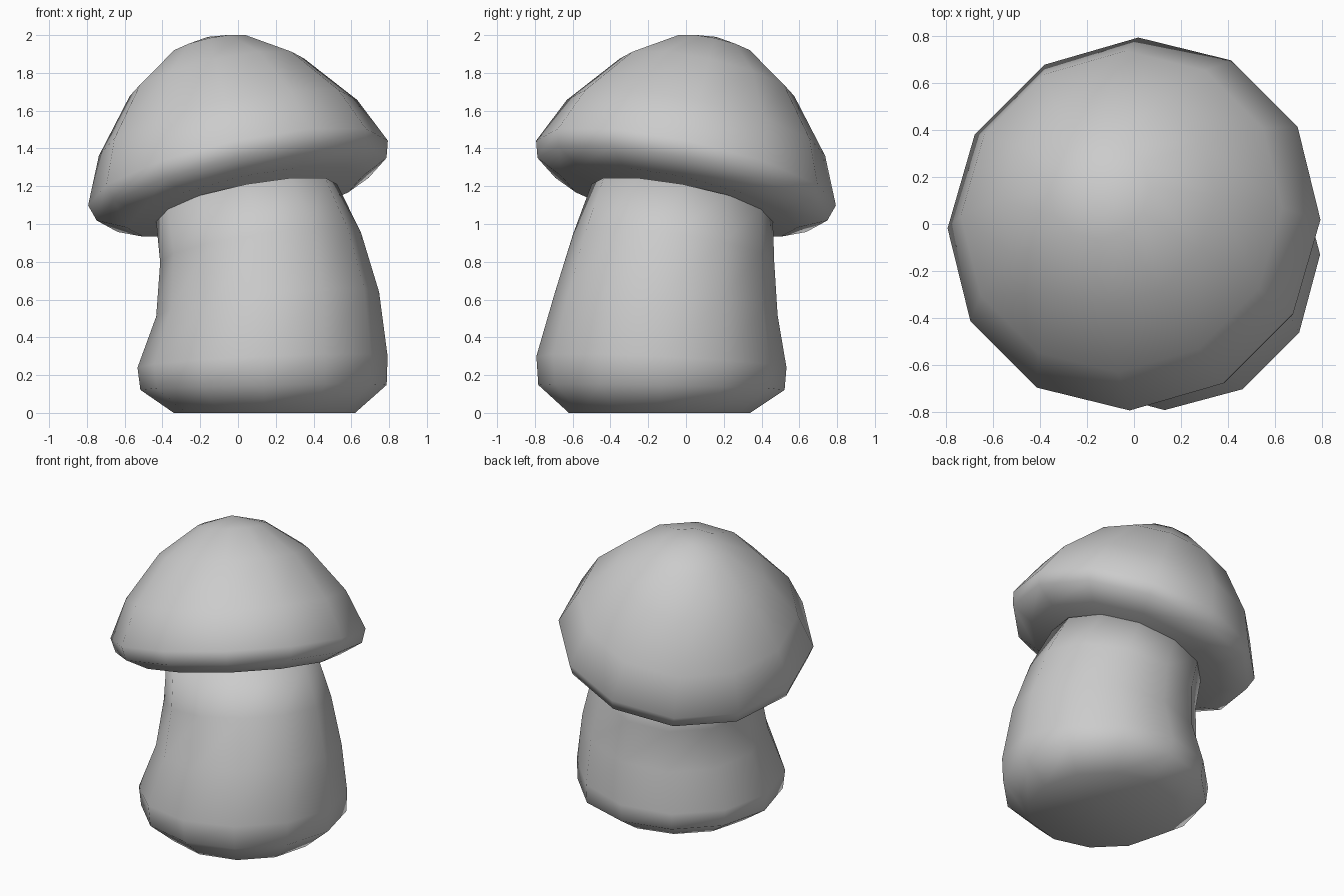
import bpy, bmesh
from math import cos, sin, pi, atan
from mathutils import Vector, Matrix

if "Cube" in bpy.data.objects:
    bpy.data.objects.remove(bpy.data.objects["Cube"])

SIDES = 12


def loft(name, rings, start, end):
    """Skin a list of point rings and close both ends with a fan to a pole."""
    bm = bmesh.new()
    loops = [[bm.verts.new(p) for p in ring] for ring in rings]
    for a, b in zip(loops, loops[1:]):
        for i in range(SIDES):
            j = (i + 1) % SIDES
            bm.faces.new((a[i], a[j], b[j], b[i]))
    for loop, pole in ((loops[0], start), (loops[-1], end)):
        tip = bm.verts.new(pole)
        for i in range(SIDES):
            bm.faces.new((loop[i], loop[(i + 1) % SIDES], tip))
    bmesh.ops.recalc_face_normals(bm, faces=bm.faces)
    for f in bm.faces:
        f.smooth = True
    mesh = bpy.data.meshes.new(name)
    bm.to_mesh(mesh)
    bm.free()
    obj = bpy.data.objects.new(name, mesh)
    bpy.context.collection.objects.link(obj)
    return obj


def ring(cx, cy, cz, r, sx=0, sy=0):
    """Ring of points whose plane slopes by sx, sy."""
    pts = []
    for i in range(SIDES):
        x, y = r * cos(2 * pi * i / SIDES), r * sin(2 * pi * i / SIDES)
        pts.append(Vector((cx + x, cy + y, cz + sx * x + sy * y)))
    return pts


# Leaning stem: centre, radius, slope of each section
stem_sections = [
    (0.14, -0.14, 0.00, 0.48, 0, 0),
    (0.135, -0.13, 0.135, 0.652, 0.02, -0.02),
    (0.13, -0.13, 0.27, 0.662, 0.045, -0.045),
    (0.157, -0.105, 0.575, 0.59, 0.11, -0.10),
    (0.12, -0.065, 0.875, 0.532, 0.145, -0.14),
    (0.045, -0.02, 1.12, 0.48, 0.19, -0.19),
]
loft("stem", [ring(*s) for s in stem_sections], (0.14, -0.14, 0), (0.03, -0.01, 1.16))

# Cap: lathe profile (radius, height), tilted up towards front right
cap_profile = [(0.64, -0.16), (0.785, -0.09), (0.812, 0.0), (0.70, 0.25),
               (0.473, 0.53), (0.22, 0.70)]
cap = loft("cap", [ring(0, 0, h, r) for r, h in cap_profile], (0, 0, -0.16), (0, 0, 0.755))
tilt = Matrix.Rotation(-atan(0.313), 4, Vector((1, 1, 0)))
if (tilt @ Vector((1, -1, 0))).z < 0:
    tilt.invert()
cap.data.transform(Matrix.Translation((0, 0, 1.27)) @ tilt)
